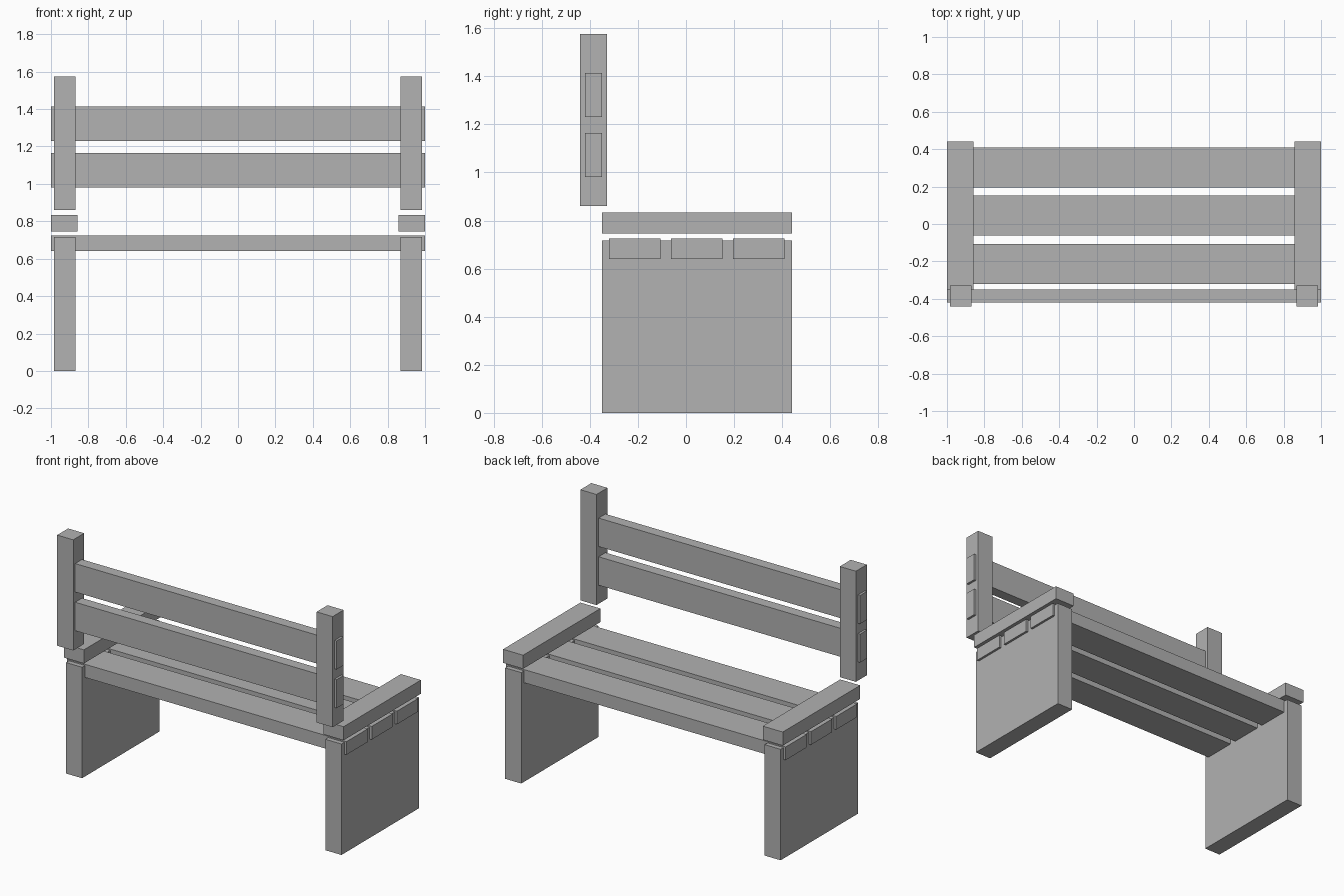
import bpy
import bmesh
from mathutils import Vector

cube = bpy.data.objects.get("Cube")
if cube:
    bpy.data.objects.remove(cube, do_unlink=True)

grey = bpy.data.materials.new("plain_grey")
grey.use_nodes = True
GREY = (0.445, 0.445, 0.445, 1)
grey.diffuse_color = GREY
grey.node_tree.nodes["Principled BSDF"].inputs["Base Color"].default_value = GREY


def box(name, x, y, z):
    """Board spanning the given (low, high) range on each axis."""
    ranges = (x, y, z)
    size = Vector([hi - lo for lo, hi in ranges])
    mid = Vector([(hi + lo) / 2 for lo, hi in ranges])
    bm = bmesh.new()
    bmesh.ops.create_cube(bm, size=1)
    bmesh.ops.scale(bm, vec=size, verts=bm.verts)
    mesh = bpy.data.meshes.new(name)
    bm.to_mesh(mesh)
    bm.free()
    mesh.materials.append(grey)
    obj = bpy.data.objects.new(name, mesh)
    obj.location = mid
    bpy.context.collection.objects.link(obj)


def pair(name, x, y, z):
    """The same board on the left (+x) and right (-x) ends."""
    box("left_" + name, x, y, z)
    box("right_" + name, (-x[1], -x[0]), y, z)


FULL = (-1, 1)
POST = (0.87, 0.985)
DEPTH = (-0.35, 0.44)

# End panels, armrests and back posts
pair("leg_panel", POST, DEPTH, (0, 0.717))
pair("armrest", (0.857, 1), DEPTH, (0.745, 0.833))
pair("back_post", POST, (-0.44, -0.328), (0.86, 1.575))

# Seat slats
for i in range(3):
    y = -0.32 + i * 0.258
    box(f"seat_slat_{i + 1}", FULL, (y, y + 0.214), (0.64, 0.725))

# Backrest slats
for i in range(2):
    z = 0.98 + i * 0.25
    box(f"back_slat_{i + 1}", FULL, (-0.42, -0.35), (z, z + 0.184))
